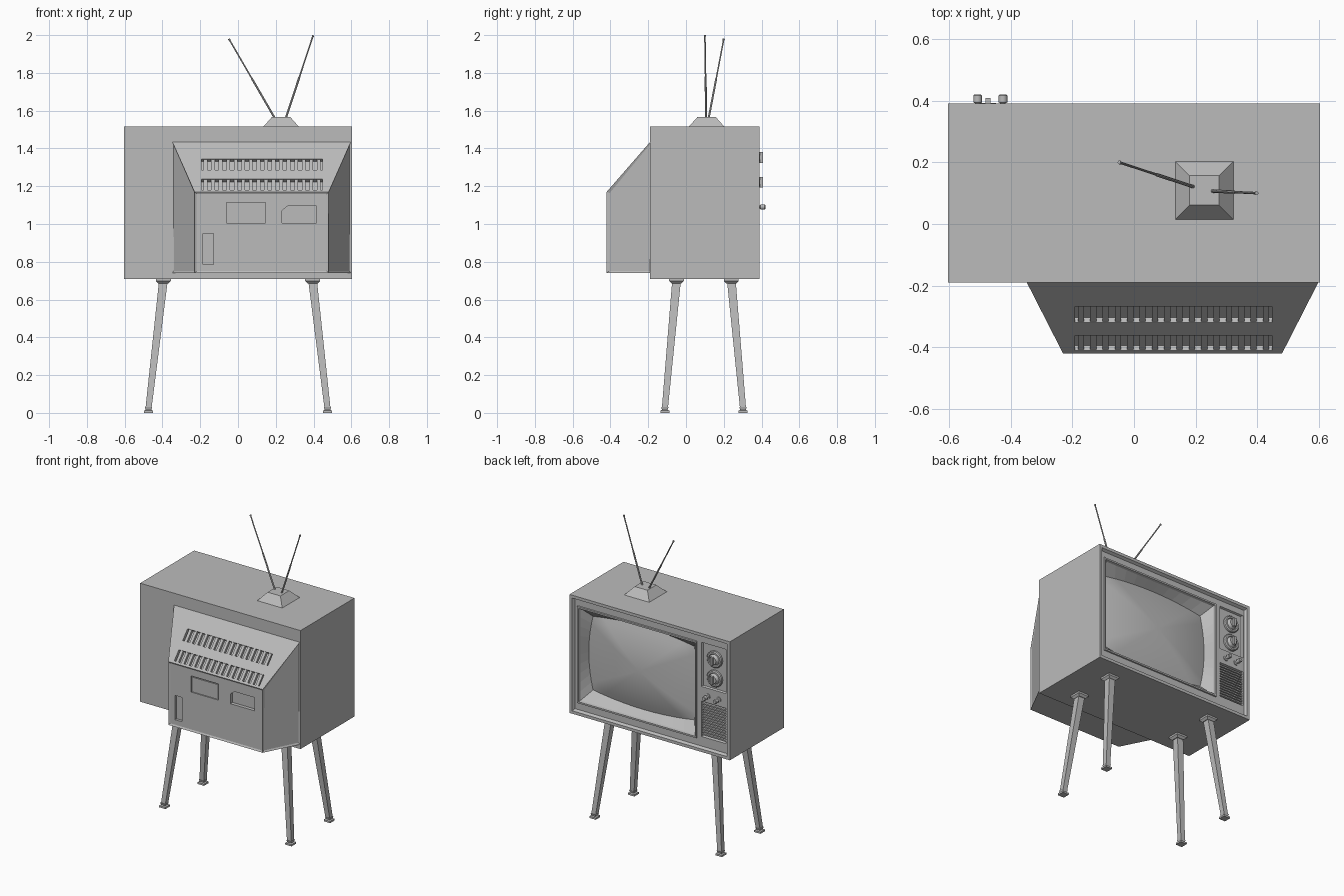
import bpy, bmesh, math
from mathutils import Vector

if "Cube" in bpy.data.objects:
    bpy.data.objects.remove(bpy.data.objects["Cube"])

grey = bpy.data.materials.new("plain_grey")
grey.diffuse_color = (0.5, 0.5, 0.5, 1)
grey.use_nodes = True
grey.node_tree.nodes["Principled BSDF"].inputs["Base Color"].default_value = grey.diffuse_color


def loft(bm, loops, cap0=True, cap1=True):
    rows = [[bm.verts.new(p) for p in lp] for lp in loops]
    n = len(rows[0])
    for a, b in zip(rows, rows[1:]):
        for i in range(n):
            j = (i + 1) % n
            bm.faces.new((a[i], b[i], b[j], a[j]))
    if cap0:
        bm.faces.new(rows[0])
    if cap1:
        bm.faces.new(rows[-1][::-1])


def finish(bm, name, closed=True, smooth=None):
    if closed:
        bmesh.ops.recalc_face_normals(bm, faces=bm.faces)
    me = bpy.data.meshes.new(name)
    bm.to_mesh(me)
    bm.free()
    me.materials.append(grey)
    ob = bpy.data.objects.new(name, me)
    bpy.context.collection.objects.link(ob)
    if smooth:
        bpy.ops.object.select_all(action='DESELECT')
        ob.select_set(True)
        bpy.context.view_layer.objects.active = ob
        bpy.ops.object.shade_smooth_by_angle(angle=math.radians(smooth))
    return ob


def rect(x0, x1, z0, z1, y, n=1, bow=0):
    """Upright rectangle with n segments per side, sides bowed outward."""
    c = [(x0, z0), (x1, z0), (x1, z1), (x0, z1)]
    out = [(0, -1), (1, 0), (0, 1), (-1, 0)]
    pts = []
    for k in range(4):
        a, b = c[k], c[(k + 1) % 4]
        for i in range(n):
            t = i / n
            w = bow * 4 * t * (1 - t)
            pts.append(Vector((a[0] + (b[0] - a[0]) * t + out[k][0] * w, y,
                               a[1] + (b[1] - a[1]) * t + out[k][1] * w)))
    return pts


def square(x, y, z, h):
    return [Vector((x + sx * h, y + sy * h, z))
            for sx, sy in ((-1, -1), (1, -1), (1, 1), (-1, 1))]


def box(bm, x0, x1, y0, y1, z0, z1):
    loft(bm, [rect(x0, x1, z0, z1, y0), rect(x0, x1, z0, z1, y1)])


def turned(bm, x, z, profile, n=20):
    """Round part along y from (y, radius) pairs."""
    loft(bm, [[Vector((x + r * math.cos(2 * math.pi * i / n), y,
                       z + r * math.sin(2 * math.pi * i / n))) for i in range(n)]
              for y, r in profile])


def rod(bm, p, q, stops, n=8):
    """Round rod from p to q with (fraction, radius) stops."""
    p, q = Vector(p), Vector(q)
    rot = (q - p).to_track_quat('Z', 'Y')
    loft(bm, [[p.lerp(q, t) + rot @ Vector((r * math.cos(2 * math.pi * i / n),
                                            r * math.sin(2 * math.pi * i / n), 0))
               for i in range(n)] for t, r in stops])


# Cabinet shell with a stepped rim around the screen side
X, Z0, Z1 = 0.6025, 0.71, 1.515
PX0, PX1, PZ0, PZ1, PY = -0.573, 0.573, 0.74, 1.485, 0.372
bm = bmesh.new()
loft(bm, [rect(-X, X, Z0, Z1, -0.19), rect(-X, X, Z0, Z1, 0.39),
          rect(-X + .02, X - .02, Z0 + .02, Z1 - .02, 0.39),
          rect(PX0, PX1, PZ0, PZ1, PY)], cap1=False)
finish(bm, "cabinet", closed=False)

# Screen surround: raised lip, then a funnel down to the bowed tube outline
SPLIT, N = -0.352, 10
tube = rect(-0.275, 0.485, 0.865, 1.365, 0.305, N, 0.032)
bm = bmesh.new()
loft(bm, [rect(SPLIT, PX1, PZ0, PZ1, PY, N),
          rect(-0.345, 0.555, 0.785, 1.445, PY, N),
          rect(-0.343, 0.553, 0.787, 1.443, PY + .008, N),
          rect(-0.332, 0.542, 0.798, 1.432, PY + .008, N),
          rect(-0.328, 0.538, 0.802, 1.428, PY - .008, N), tube],
     cap0=False, cap1=False)
finish(bm, "screen_surround", closed=False)

# Bulging glass
mid = Vector((0.105, 0, 1.115))
bm = bmesh.new()
loops = []
for k in range(8):
    s = 1 - k / 7.5
    loops.append([Vector((mid.x + (p.x - mid.x) * s, 0.305 + 0.05 * (1 - s * s),
                          mid.z + (p.z - mid.z) * s)) for p in tube])
loft(bm, loops, cap0=False)
finish(bm, "screen", closed=False, smooth=40)

# Control column: dial recess above, speaker recess below
bm = bmesh.new()
for z0, z1, h0, h1, depth in ((1.06, PZ1, 1.145, 1.445, .012), (PZ0, 1.06, 0.805, 1.045, .02)):
    loft(bm, [rect(PX0, SPLIT, z0, z1, PY), rect(-0.562, -0.378, h0, h1, PY),
              rect(-0.557, -0.383, h0 + .005, h1 - .005, PY - depth)], cap0=False)
finish(bm, "control_panel", closed=False)

# Speaker slats
bm = bmesh.new()
for i in range(13):
    z = 0.822 + i * 0.0172
    box(bm, -0.56, -0.38, 0.35, 0.369, z - .0045, z + .0045)
finish(bm, "speaker_slats")

# Two tuning dials with grip bars
for name, z in (("upper_dial", 1.352), ("lower_dial", 1.222)):
    bm = bmesh.new()
    turned(bm, -0.473, z, [(.355, .056), (.372, .056), (.378, .050), (.378, .040),
                           (.372, .036), (.384, .030), (.392, .026)])
    box(bm, -0.481, -0.465, 0.385, 0.408, z - .028, z + .028)
    finish(bm, name, smooth=30)

# Two small push knobs
for name, x in (("small_knob_left", -0.507), ("small_knob_right", -0.425)):
    bm = bmesh.new()
    turned(bm, x, 1.09, [(.365, .018), (.378, .018), (.380, .009), (.392, .009),
                         (.394, .014), (.416, .014), (.42, .011)], 14)
    finish(bm, name, smooth=30)

# Rear housing: tapered box with sunk side and rear panels
bm = bmesh.new()
loft(bm, [rect(-0.23, 0.48, 0.74, 1.17, -0.42), rect(-0.35, 0.60, 0.74, 1.44, -0.185)])
bmesh.ops.recalc_face_normals(bm, faces=bm.faces)
bm.normal_update()
sunk = [f for f in bm.faces if f.normal.y < -0.9 or abs(f.normal.x) > 0.5]
bmesh.ops.inset_individual(bm, faces=sunk, thickness=0.016, depth=-0.006)
housing = finish(bm, "rear_housing")

RUN = 0.235 / 0.27
NRM = Vector((0, -0.27, 0.235)).normalized()


def slope_box(bm, x0, x1, z0, z1, top, bottom):
    """Box lying in the sloped rear face."""
    loops = []
    for x in (x0, x1):
        a, b = (Vector((x, -0.42 + (z - 1.17) * RUN, z)) for z in (z0, z1))
        loops.append([a + NRM * bottom, b + NRM * bottom, b + NRM * top, a + NRM * top])
    loft(bm, loops)


# Cut vent rows and rear recesses
VENTS = ((1.181, 1.238), (1.285, 1.345))
cut = bmesh.new()
for z0, z1 in VENTS:
    slope_box(cut, -0.192, 0.448, z0, z1, 0.03, -0.022)
box(cut, -0.062, 0.145, -0.45, -0.406, 1.005, 1.115)
box(cut, -0.185, -0.13, -0.45, -0.396, 0.785, 0.95)
shape = [(.232, 1.005), (.415, 1.005), (.415, 1.095), (.262, 1.095), (.232, 1.07)]
loft(cut, [[Vector((x, y, z)) for x, z in shape] for y in (-0.45, -0.39)])
cutter = finish(cut, "housing_cutter")
cutter.hide_render = True
mod = housing.modifiers.new("recesses", 'BOOLEAN')
mod.operation, mod.solver, mod.object = 'DIFFERENCE', 'EXACT', cutter
bpy.context.view_layer.objects.active = housing
bpy.ops.object.modifier_apply(modifier=mod.name)
bpy.data.objects.remove(cutter)

# Vent slats
bm = bmesh.new()
for z0, z1 in VENTS:
    for i in range(16):
        x = -0.172 + i * 0.04
        slope_box(bm, x - .010, x + .010, z0, z1, -0.004, -0.0225)
finish(bm, "vent_slats")

# Raised rim plate around the first rear recess label area
bm = bmesh.new()
box(bm, -0.055, 0.138, -0.412, -0.404, 1.012, 1.108)
finish(bm, "rear_cover_plate")

# Four splayed legs with mounting plates and feet
for side, sx in (("left", -1), ("right", 1)):
    for end, y0, y1 in (("front", -0.05, -0.112), ("back", 0.24, 0.302)):
        bm = bmesh.new()
        xt, xb = sx * 0.395, sx * 0.474
        loft(bm, [square(xb, y1, 0.022, .016), square(xt, y0, 0.70, .023)])
        loft(bm, [square(xt, y0, 0.685, .026), square(xt, y0, 0.698, .039),
                  square(xt, y0, 0.711, .039)])
        loft(bm, [square(xb, y1, 0, .024), square(xb, y1, 0.012, .024),
                  square(xb, y1, 0.016, .015), square(xb, y1, 0.03, .019)])
        finish(bm, f"{end}_{side}_leg")

# Antenna base and two rods
bm = bmesh.new()
loft(bm, [square(0.228, 0.109, 1.514, .095), square(0.228, 0.109, 1.567, .048)])
finish(bm, "antenna_base")
for name, p, q in (("antenna_rod_left", (0.195, 0.12, 1.56), (-0.048, 0.2, 1.98)),
                   ("antenna_rod_right", (0.253, 0.107, 1.56), (0.398, 0.1, 1.999))):
    bm = bmesh.new()
    rod(bm, p, q, [(0, .0055), (.5, .0055), (.5, .004), (.985, .004), (.985, .006), (1, .006)])
    finish(bm, name, smooth=40)
